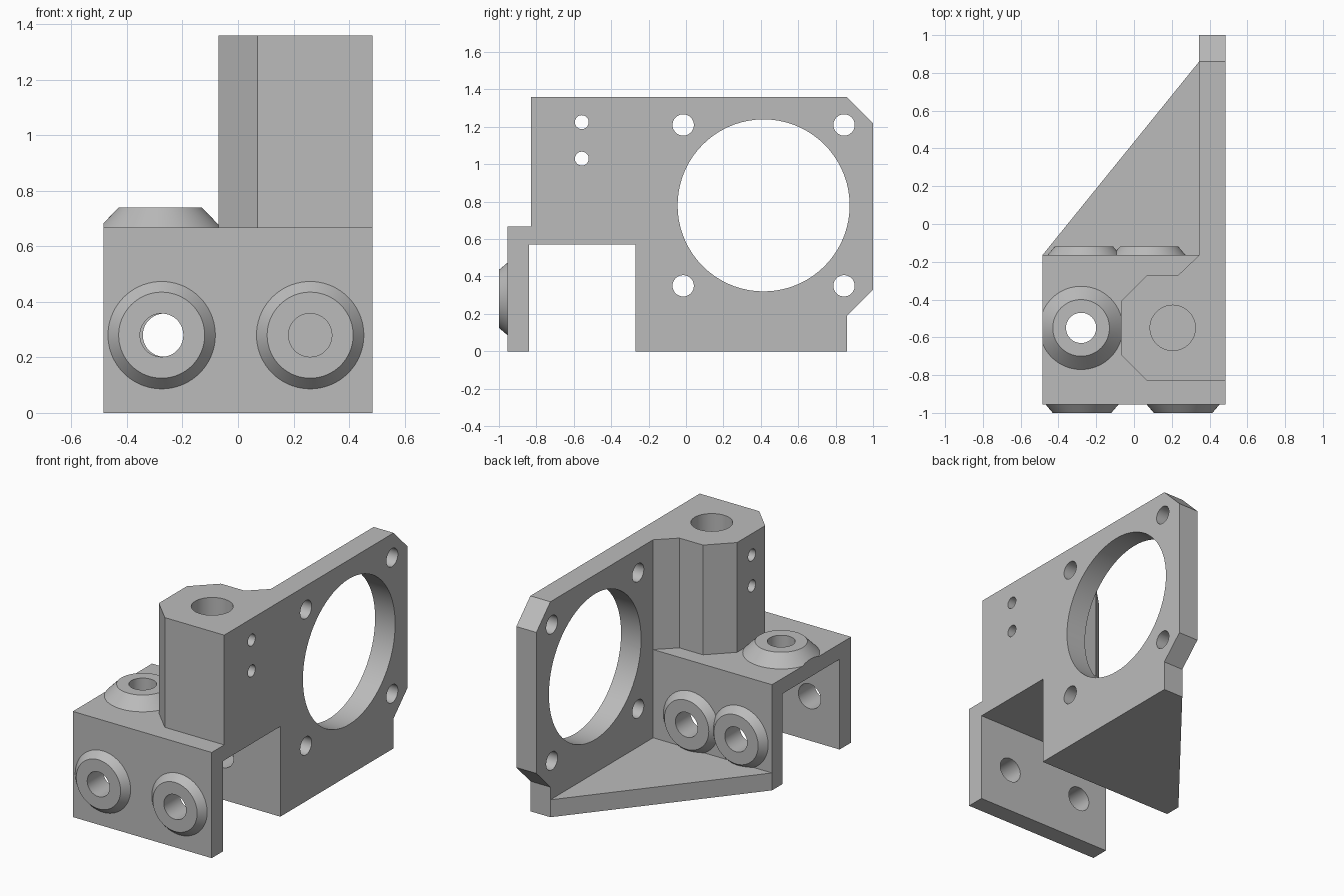
import bpy
import bmesh
from mathutils import Vector

cube = bpy.data.objects.get("Cube")
if cube:
    bpy.data.objects.remove(cube, do_unlink=True)

grey = bpy.data.materials.new("machined_grey")
grey.use_nodes = True
colour = (0.5, 0.5, 0.5, 1)
grey.diffuse_color = colour
grey.node_tree.nodes["Principled BSDF"].inputs["Base Color"].default_value = colour

AXES = {"x": Vector((1, 0, 0)), "y": Vector((0, 1, 0)), "z": Vector((0, 0, 1))}


def finish(name, bm):
    bmesh.ops.recalc_face_normals(bm, faces=bm.faces)
    mesh = bpy.data.meshes.new(name)
    bm.to_mesh(mesh)
    bm.free()
    mesh.materials.append(grey)
    obj = bpy.data.objects.new(name, mesh)
    bpy.context.collection.objects.link(obj)
    return obj


def prism(name, outline, axis, start, end):
    """Extrude a flat outline: (y, z) points along x, or (x, y) points along z."""
    bm = bmesh.new()
    place = (lambda a, b: (start, a, b)) if axis == "x" else (lambda a, b: (a, b, start))
    face = bm.faces.new([bm.verts.new(place(a, b)) for a, b in outline])
    grown = bmesh.ops.extrude_face_region(bm, geom=[face])["geom"]
    moved = [v for v in grown if isinstance(v, bmesh.types.BMVert)]
    bmesh.ops.translate(bm, verts=moved, vec=AXES[axis] * (end - start))
    return finish(name, bm)


def cone(name, start, direction, length, r1, r2):
    """Round solid growing from start along direction."""
    d = Vector(direction).normalized()
    bm = bmesh.new()
    bmesh.ops.create_cone(bm, cap_ends=True, segments=72, radius1=r1, radius2=r2, depth=length)
    turn = d.to_track_quat("Z", "Y").to_matrix()
    bmesh.ops.rotate(bm, verts=bm.verts, cent=(0, 0, 0), matrix=turn)
    bmesh.ops.translate(bm, verts=bm.verts, vec=Vector(start) + d * length / 2)
    return finish(name, bm)


def combine(target, tool, operation):
    mod = target.modifiers.new(tool.name, "BOOLEAN")
    mod.operation = operation
    mod.solver = "EXACT"
    mod.object = tool
    bpy.context.view_layer.objects.active = target
    bpy.ops.object.modifier_apply(modifier=mod.name)
    bpy.data.objects.remove(tool, do_unlink=True)


SIDE, INNER = 0.485, 0.345
FRONT, BACK, DECK = -0.955, -0.165, 0.667
HOLE_Z = 0.28

# Base channel: front wall, deck and back wall
bracket = prism("motor_bracket", [
    (FRONT, 0), (-0.84, 0), (-0.84, 0.57), (-0.27, 0.57),
    (-0.27, 0), (BACK, 0), (BACK, DECK), (FRONT, DECK)], "x", -SIDE, SIDE)

# Upright side plate
combine(bracket, prism("side_plate", [
    (FRONT, 0), (-0.84, 0), (-0.84, 0.57), (-0.27, 0.57), (-0.27, 0),
    (0.86, 0), (0.86, 0.19), (1, 0.33), (1, 1.22), (0.86, 1.36),
    (-0.83, 1.36), (-0.83, DECK), (FRONT, DECK)], "x", INNER, SIDE), "UNION")

# Bored pillar and triangular floor gusset
combine(bracket, prism("pillar", [
    (0.42, -0.83), (0.07, -0.83), (-0.07, -0.69), (-0.07, -0.41),
    (0.07, -0.27), (0.235, -0.27), (INNER, BACK), (0.42, BACK)],
    "z", 0.62, 1.36), "UNION")
combine(bracket, prism("gusset", [
    (-SIDE, -0.2), (-SIDE, BACK), (INNER, 0.86), (0.4, 0.86), (0.4, -0.2)],
    "z", 0, 0.11), "UNION")

# Tapered bosses, each sunk slightly into its wall
SINK = 0.01
wall_bosses = [(-0.275, FRONT, -1), (0.26, FRONT, -1), (-0.265, BACK, 1), (0.08, BACK, 1)]
for x, y, way in wall_bosses:
    boss = cone("wall_boss", (x, y - way * SINK, HOLE_Z), (0, way, 0),
                0.045 + SINK, 0.202, 0.155)
    combine(bracket, boss, "UNION")
top_boss = cone("top_boss", (-0.28, -0.55, DECK - SINK), (0, 0, 1), 0.073 + SINK, 0.23, 0.15)
combine(top_boss, prism("boss_trim", [(-0.7, -1), (-SIDE, -1), (-SIDE, 0), (-0.7, 0)],
                        "z", 0.5, 1), "DIFFERENCE")
combine(bracket, top_boss, "UNION")


def drill(start, direction, length, radius):
    combine(bracket, cone("drill", start, direction, length, radius, radius), "DIFFERENCE")


# Boss holes
for x, y, way in wall_bosses:
    drill((x, y - way * 0.15, HOLE_Z), (0, way, 0), 0.3, 0.078)
drill((-0.28, -0.55, 0.5), (0, 0, 1), 0.4, 0.08)

# Pillar bore and its two cross holes
drill((0.205, -0.55, DECK), (0, 0, 1), 0.8, 0.12)
for z in (1.03, 1.225):
    drill((-0.2, -0.557, z), (1, 0, 0), 0.8, 0.037)

# Large round opening with four mounting holes
drill((0.25, 0.415, 0.78), (1, 0, 0), 0.4, 0.46)
for y in (-0.015, 0.845):
    for z in (0.35, 1.21):
        drill((0.25, y, z), (1, 0, 0), 0.4, 0.057)

# Smooth round surfaces, keep machined edges crisp
bpy.ops.object.select_all(action="DESELECT")
bracket.select_set(True)
bpy.context.view_layer.objects.active = bracket
bpy.ops.object.shade_smooth_by_angle(angle=0.4)
